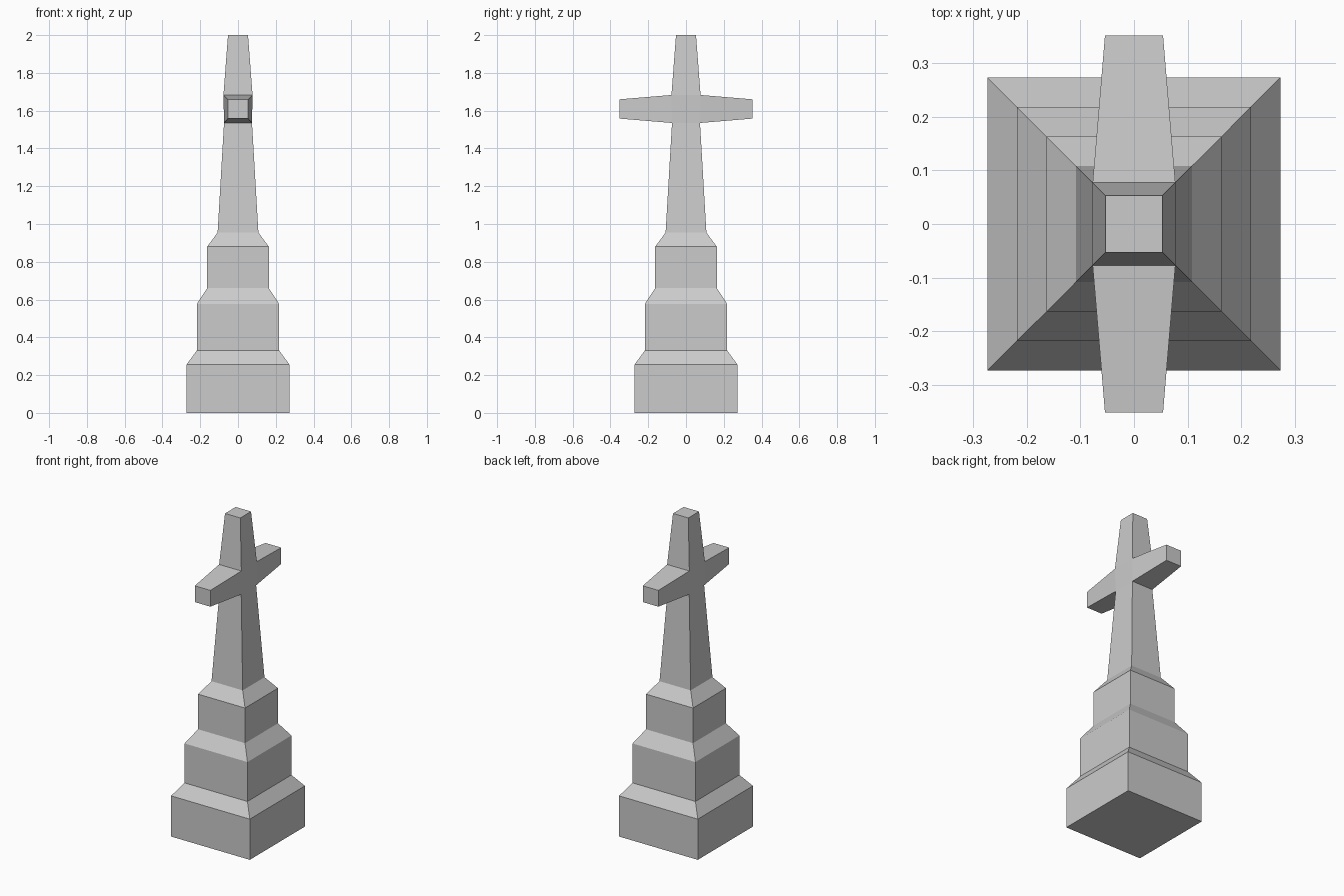
import bpy, bmesh

if "Cube" in bpy.data.objects:
    bpy.data.objects.remove(bpy.data.objects["Cube"])


def ring(bm, half, z):
    return [bm.verts.new((sx * half, sy * half, z))
            for sx, sy in ((-1, -1), (1, -1), (1, 1), (-1, 1))]


def square_stack(bm, profile, bottom=False, top=False):
    """Skin square rings of (half width, height); returns side faces per level."""
    rings = [ring(bm, h, z) for h, z in profile]
    levels = []
    for a, b in zip(rings, rings[1:]):
        levels.append([bm.faces.new((a[i], a[(i + 1) % 4], b[(i + 1) % 4], b[i]))
                       for i in range(4)])
    if bottom:
        bm.faces.new(rings[0][::-1])
    if top:
        bm.faces.new(rings[-1])
    return levels


def finish(bm, name):
    bm.normal_update()
    mesh = bpy.data.meshes.new(name)
    bm.to_mesh(mesh)
    bm.free()
    obj = bpy.data.objects.new(name, mesh)
    bpy.context.collection.objects.link(obj)
    return obj


# Three-stepped plinth with sloped ledges, open where the shaft continues
bm = bmesh.new()
square_stack(bm, [(0.273, 0), (0.273, 0.255), (0.218, 0.33), (0.218, 0.577),
                  (0.163, 0.66), (0.163, 0.88), (0.108, 0.955)], bottom=True)
finish(bm, "stepped_plinth")

# Tapering cross shaft
bm = bmesh.new()
levels = square_stack(bm, [(0.108, 0.955), (0.074, 1.535), (0.077, 1.683),
                           (0.053, 2.0)], top=True)

# Tapered arms extruded from the front and back of the crossing
for face, side in ((levels[1][0], -1), (levels[1][2], 1)):
    arm = bmesh.ops.extrude_discrete_faces(bm, faces=[face])["faces"][0]
    for v in arm.verts:
        v.co.x = 0.054 if v.co.x > 0 else -0.054
        v.co.y = side * 0.351
        v.co.z = 1.66 if v.co.z > 1.61 else 1.558
finish(bm, "cross")
